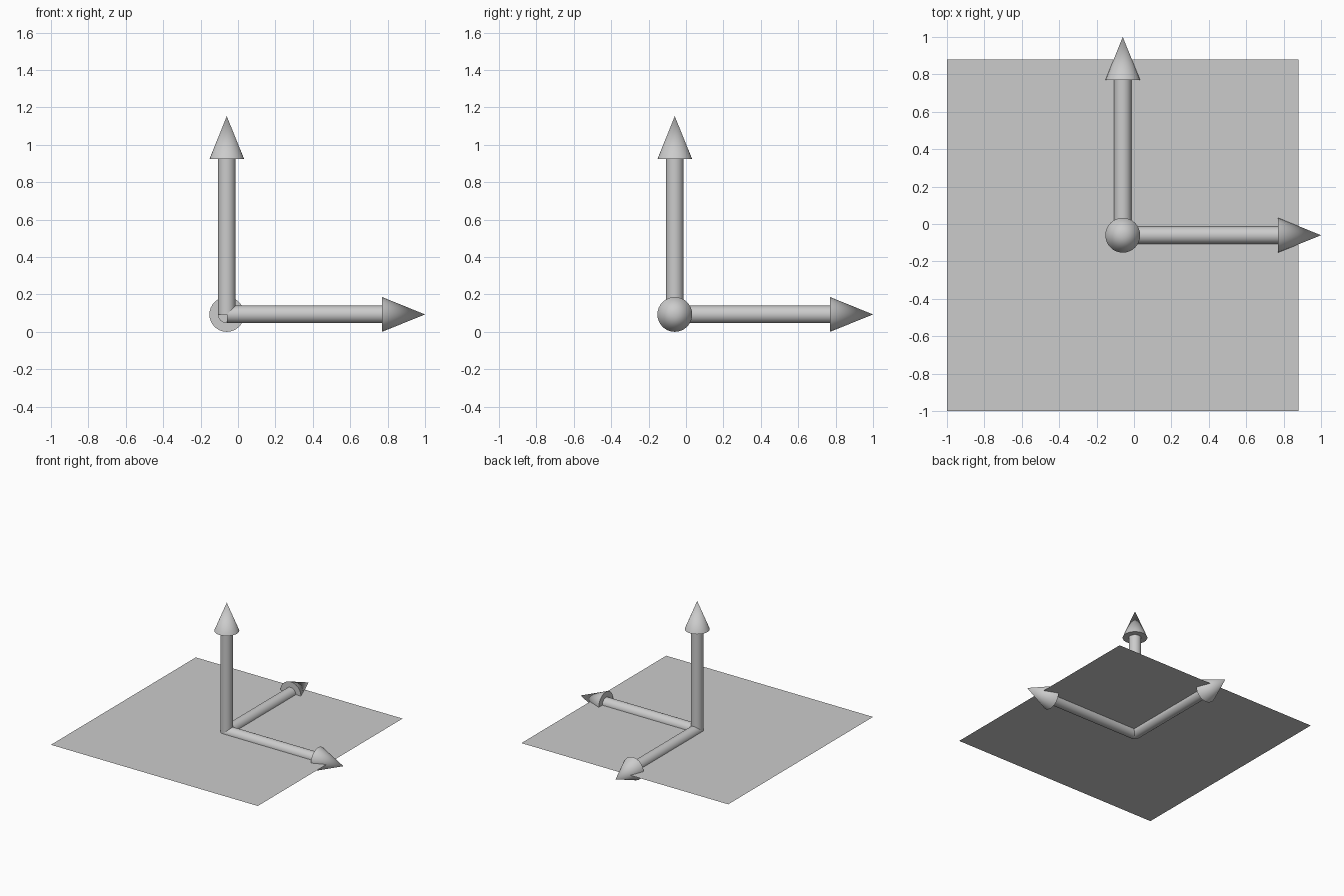
import bpy
import bmesh
from mathutils import Matrix, Vector

if "Cube" in bpy.data.objects:
    bpy.data.objects.remove(bpy.data.objects["Cube"])

CENTRE = Vector((-0.06, -0.06, 0.093))
LENGTH, HEAD = 1.06, 0.23
SHAFT_R, HEAD_R = 0.047, 0.093
SIDES = 32


def make_object(name, bm, smooth=False):
    mesh = bpy.data.meshes.new(name)
    bm.to_mesh(mesh)
    bm.free()
    obj = bpy.data.objects.new(name, mesh)
    bpy.context.collection.objects.link(obj)
    if smooth:
        bpy.ops.object.select_all(action='DESELECT')
        obj.select_set(True)
        bpy.context.view_layer.objects.active = obj
        bpy.ops.object.shade_smooth_by_angle()
    return obj


def round_part(name, direction, start, end, r1, r2):
    # capped cylinder or cone along a direction from the centre
    rot = Vector((0, 0, 1)).rotation_difference(direction).to_matrix().to_4x4()
    mid = CENTRE + direction * (start + end) / 2
    bm = bmesh.new()
    bmesh.ops.create_cone(bm, cap_ends=True, segments=SIDES, radius1=r1,
                          radius2=r2, depth=end - start,
                          matrix=Matrix.Translation(mid) @ rot)
    if r2 == 0:
        bmesh.ops.remove_doubles(bm, verts=bm.verts, dist=1e-5)
    make_object(name, bm, smooth=True)


# Flat square sheet through the arrow axes
bm = bmesh.new()
bmesh.ops.create_grid(bm, x_segments=1, y_segments=1, size=0.94,
                      matrix=Matrix.Translation(CENTRE))
make_object("base_plane", bm)

# Three axis arrows
for axis, d in (("x", (1, 0, 0)), ("y", (0, 1, 0)), ("z", (0, 0, 1))):
    d = Vector(d)
    round_part(axis + "_arrow_shaft", d, 0, LENGTH - HEAD, SHAFT_R, SHAFT_R)
    round_part(axis + "_arrow_head", d, LENGTH - HEAD, LENGTH, HEAD_R, 0)
